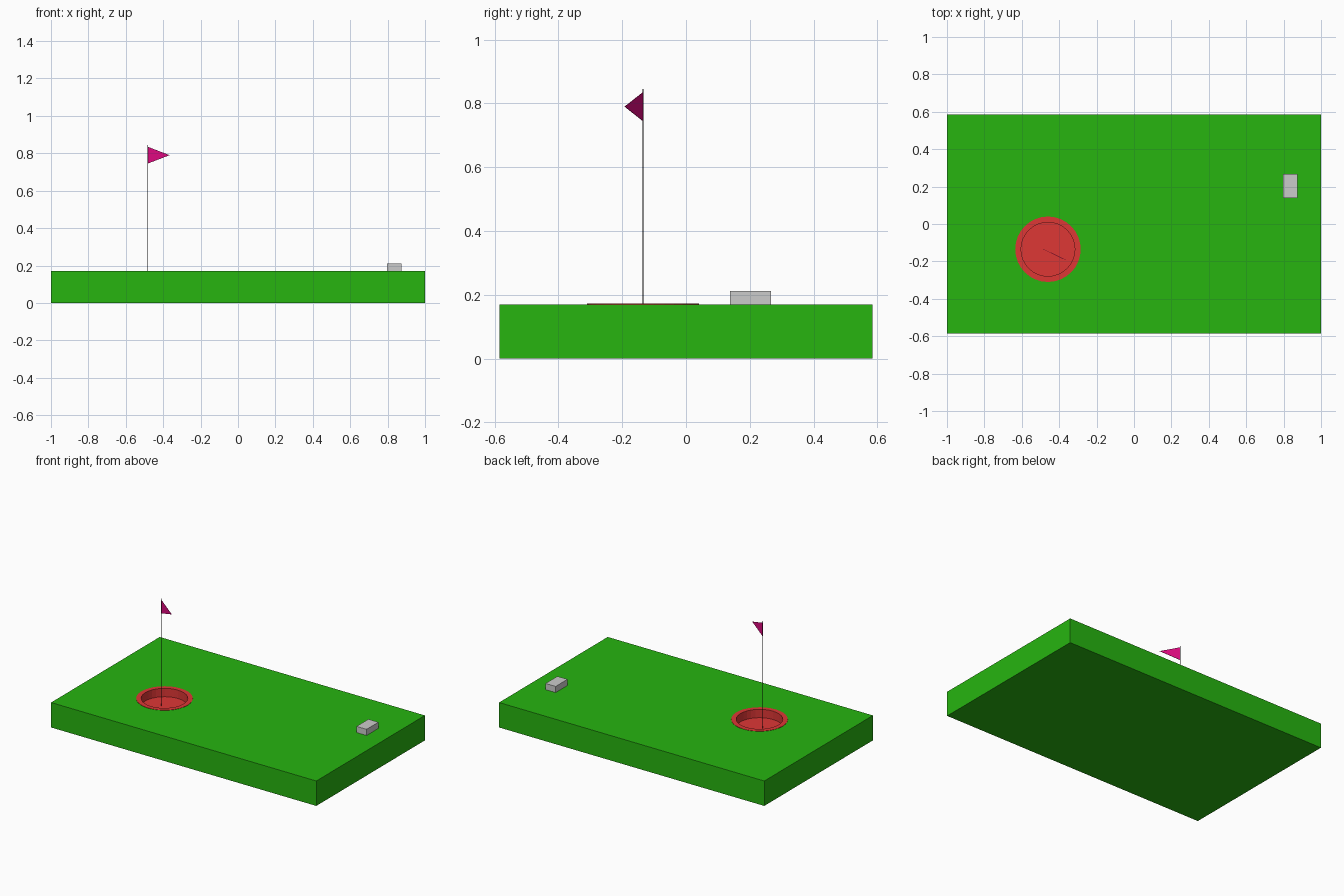
import bpy, bmesh, math

if "Cube" in bpy.data.objects:
    bpy.data.objects.remove(bpy.data.objects["Cube"])

TOP = 0.17            # turf surface height
CX, CY = -0.46, -0.135  # hole centre
R_OUT, R_IN, FLOOR = 0.175, 0.144, 0.115
SEG = 32


def material(name, rgb):
    m = bpy.data.materials.new(name)
    m.diffuse_color = (*rgb, 1)
    m.use_nodes = True
    m.node_tree.nodes["Principled BSDF"].inputs["Base Color"].default_value = m.diffuse_color
    return m


def add_mesh(name, bm, mat=None):
    bmesh.ops.recalc_face_normals(bm, faces=bm.faces)
    me = bpy.data.meshes.new(name)
    bm.to_mesh(me)
    bm.free()
    ob = bpy.data.objects.new(name, me)
    bpy.context.collection.objects.link(ob)
    if mat:
        me.materials.append(mat)
    return ob


def box(name, lo, hi, mat=None):
    bm = bmesh.new()
    bmesh.ops.create_cube(bm, size=1)
    for v in bm.verts:
        v.co = [(a + b) / 2 + c * (b - a) for a, b, c in zip(lo, hi, v.co)]
    return add_mesh(name, bm, mat)


def cylinder(name, x, y, z0, z1, r, seg, mat=None):
    bm = bmesh.new()
    bmesh.ops.create_cone(bm, cap_ends=True, segments=seg, radius1=r, radius2=r, depth=z1 - z0)
    bmesh.ops.translate(bm, verts=bm.verts, vec=(x, y, (z0 + z1) / 2))
    return add_mesh(name, bm, mat)


green = material("turf_green", (0.02, 0.46, 0.005))
red = material("cup_red", (0.73, 0.038, 0.036))
pink = material("flag_pink", (0.75, 0.003, 0.22))
black = material("pole_black", (0.005, 0.005, 0.005))

# Turf slab with a round pocket for the cup
turf = box("turf_slab", (-1, -0.585, 0), (1, 0.585, TOP), green)
cutter = cylinder("hole_cutter", CX, CY, 0.09, 0.3, R_OUT - 0.003, SEG)
cutter.hide_render = True
cutter.hide_viewport = True
cut = turf.modifiers.new("hole", 'BOOLEAN')
cut.operation = 'DIFFERENCE'
cut.solver = 'EXACT'
cut.object = cutter

# Red cup: flat rim, inner wall and floor, spun from a profile
bm = bmesh.new()
profile = [(R_OUT, TOP - 0.001), (R_OUT, TOP + 0.002), (R_IN, TOP + 0.002), (R_IN, FLOOR)]
rings = [[bm.verts.new((CX + r * math.cos(2 * math.pi * i / SEG),
                        CY + r * math.sin(2 * math.pi * i / SEG), z))
          for i in range(SEG)] for r, z in profile]
for a, b in zip(rings, rings[1:]):
    for i in range(SEG):
        j = (i + 1) % SEG
        bm.faces.new((a[i], a[j], b[j], b[i]))
bm.faces.new(rings[-1])
add_mesh("hole_cup", bm, red)

# Flag pole
PX, PY = -0.483, -0.135
cylinder("flag_pole", PX, PY, FLOOR, 0.845, 0.002, 12, black)

# Thin triangular flag
bm = bmesh.new()
pts = [(PX, PY, 0.835), (PX, PY, 0.745), (-0.366, -0.192, 0.79)]
bm.faces.new([bm.verts.new(p) for p in pts])
flag = add_mesh("flag", bm, pink)
thick = flag.modifiers.new("thickness", 'SOLIDIFY')
thick.thickness = 0.002
thick.offset = 0

# Tee block
box("tee_block", (0.797, 0.138, TOP), (0.873, 0.266, 0.212))
